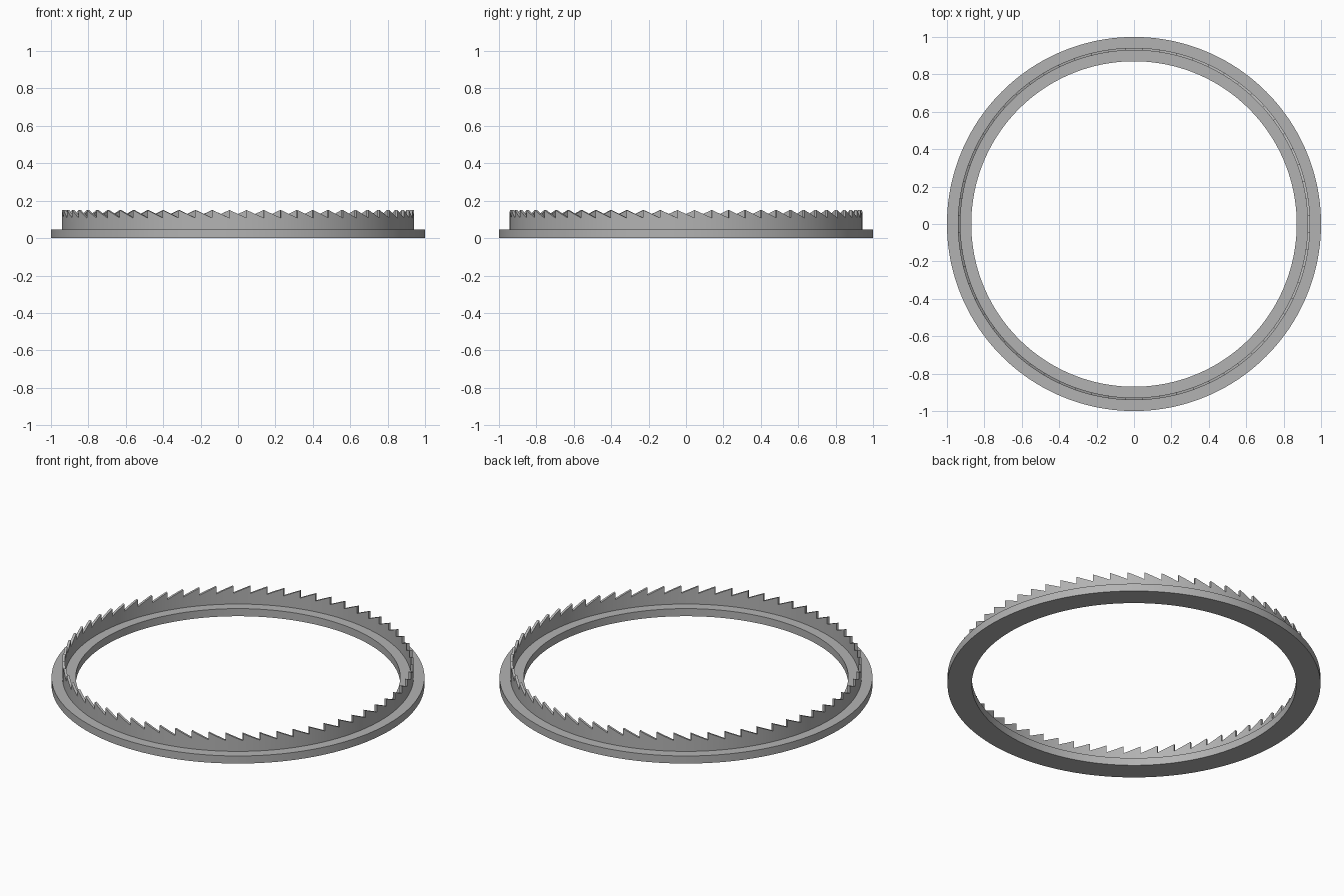
import bpy, bmesh, math

cube = bpy.data.objects.get("Cube")
if cube:
    bpy.data.objects.remove(cube, do_unlink=True)

TEETH, STEPS = 64, 4
SEG = TEETH * STEPS
FLANGE_IN, FLANGE_OUT, FLANGE_TOP = 0.87, 1.0, 0.045
WALL_IN, WALL_OUT = 0.928, 0.942
VALLEY, PEAK = 0.108, 0.15
PHASE = math.pi / TEETH

grey = bpy.data.materials.new("grey")
grey.use_nodes = True
colour = (0.45, 0.45, 0.45, 1)
grey.diffuse_color = colour
grey.node_tree.nodes["Principled BSDF"].inputs["Base Color"].default_value = colour


def finish(bm, name):
    bmesh.ops.recalc_face_normals(bm, faces=bm.faces)
    mesh = bpy.data.meshes.new(name)
    bm.to_mesh(mesh)
    bm.free()
    mesh.materials.append(grey)
    obj = bpy.data.objects.new(name, mesh)
    bpy.context.collection.objects.link(obj)
    bpy.ops.object.select_all(action='DESELECT')
    obj.select_set(True)
    bpy.context.view_layer.objects.active = obj
    bpy.ops.object.shade_smooth_by_angle(angle=math.radians(20))


def circle(bm, r, z):
    angles = [PHASE + math.tau * i / SEG for i in range(SEG)]
    return [bm.verts.new((r * math.cos(a), r * math.sin(a), z)) for a in angles]


def bridge(bm, a, b):
    for i in range(SEG):
        j = (i + 1) % SEG
        bm.faces.new((a[i], a[j], b[j], b[i]))


# Flat flange ring
bm = bmesh.new()
rings = [circle(bm, r, z) for r, z in (
    (FLANGE_IN, 0), (FLANGE_OUT, 0), (FLANGE_OUT, FLANGE_TOP), (FLANGE_IN, FLANGE_TOP))]
for i in range(4):
    bridge(bm, rings[i], rings[(i + 1) % 4])
finish(bm, "flange_ring")

# Thin upright wall with sawtooth crown
bm = bmesh.new()
foot_in, foot_out = circle(bm, WALL_IN, FLANGE_TOP - 0.01), circle(bm, WALL_OUT, FLANGE_TOP - 0.01)
rim_in, rim_out = circle(bm, WALL_IN, VALLEY), circle(bm, WALL_OUT, VALLEY)
bridge(bm, foot_in, foot_out)
bridge(bm, foot_in, rim_in)
bridge(bm, foot_out, rim_out)


def raised(v, z):
    return bm.verts.new((v.co.x, v.co.y, z))


# Each tooth: steep face at its start, then a ramp down to the next valley
for t in range(TEETH):
    idx = [(t * STEPS + k) % SEG for k in range(STEPS + 1)]
    low = [(rim_in[i], rim_out[i]) for i in idx]
    top = [[raised(v, PEAK + (VALLEY - PEAK) * k / STEPS) for v in low[k]]
           for k in range(STEPS)] + [low[-1]]
    bm.faces.new((low[0][0], low[0][1], top[0][1], top[0][0]))
    for k in range(STEPS):
        bm.faces.new((top[k][0], top[k][1], top[k + 1][1], top[k + 1][0]))
        for s in (0, 1):
            corners = [low[k][s], low[k + 1][s], top[k + 1][s], top[k][s]]
            bm.faces.new(list(dict.fromkeys(corners)))
finish(bm, "toothed_wall")
